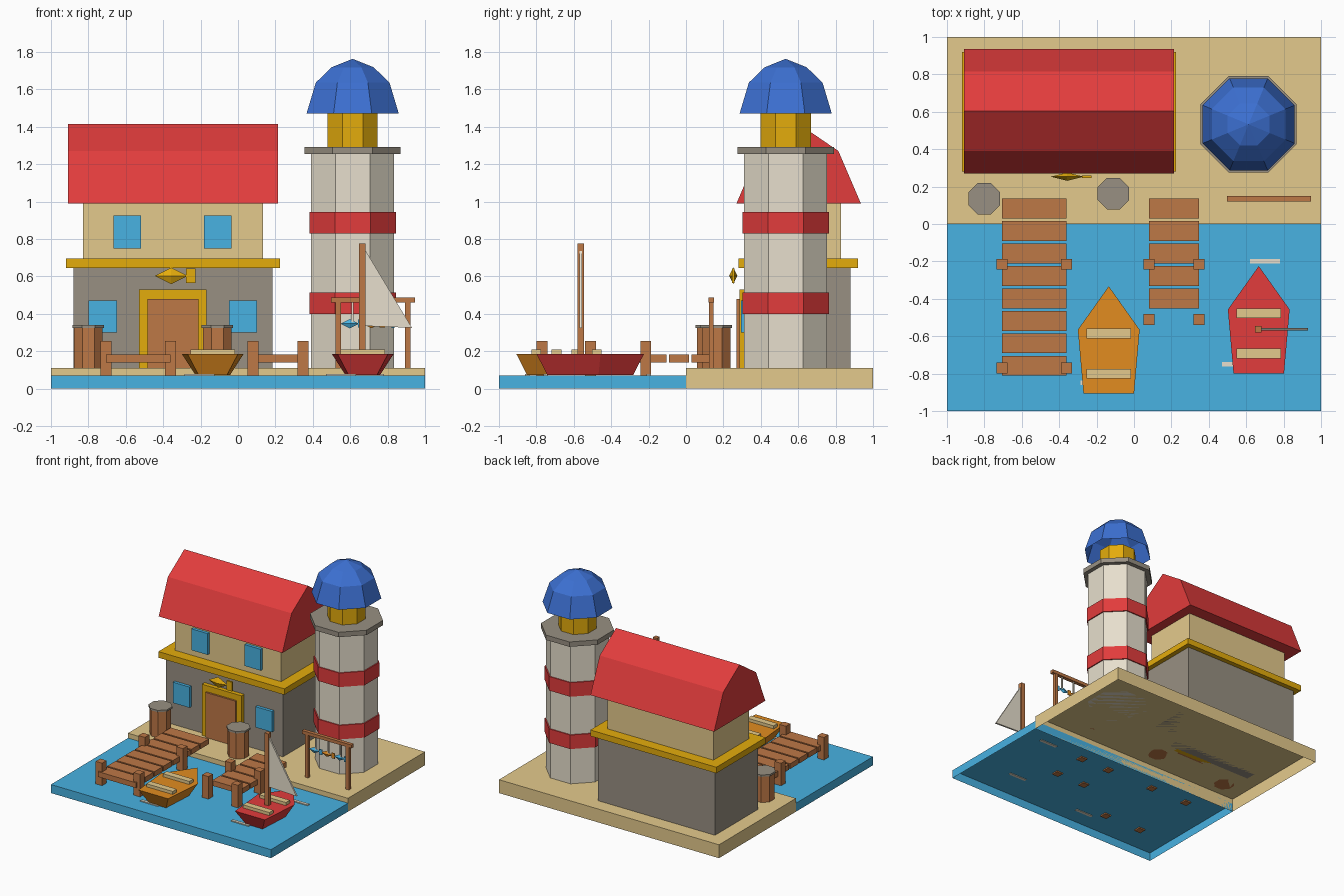
import bpy
import bmesh
from math import sin, cos, pi

cube = bpy.data.objects.get("Cube")
if cube:
    bpy.data.objects.remove(cube, do_unlink=True)


def make_material(name, hex_code):
    def linear(c):
        return c / 12.92 if c <= 0.04045 else ((c + 0.055) / 1.055) ** 2.4
    rgb = [linear(b / 255) for b in bytes.fromhex(hex_code)]
    mat = bpy.data.materials.new(name)
    mat.use_nodes = True
    mat.diffuse_color = (*rgb, 1)
    mat.node_tree.nodes["Principled BSDF"].inputs["Base Color"].default_value = (*rgb, 1)
    return mat


WATER = make_material("water blue", "48b2e2")
SAND = make_material("sand", "e4ca8c")
GREY = make_material("stone grey", "989082")
CREAM = make_material("cream", "e8e0ce")
RED = make_material("red", "e23c3c")
BLUE = make_material("dome blue", "3c70d2")
GOLD = make_material("gold", "e4ac0c")
BROWN = make_material("wood brown", "be7846")
ORANGE = make_material("orange", "e28c20")


def loft(name, rings, mat, cap_start=True):
    """Skin a list of equal-length point rings; a single point closes to a tip."""
    bm = bmesh.new()
    loops = [[bm.verts.new(p) for p in ring] for ring in rings]
    for a, b in zip(loops, loops[1:]):
        n = max(len(a), len(b))
        for i in range(n):
            j = (i + 1) % n
            if len(a) == 1:
                bm.faces.new((a[0], b[j], b[i]))
            elif len(b) == 1:
                bm.faces.new((a[i], a[j], b[0]))
            else:
                bm.faces.new((a[i], a[j], b[j], b[i]))
    if cap_start and len(loops[0]) > 2:
        bm.faces.new(loops[0][::-1])
    if len(loops[-1]) > 2:
        bm.faces.new(loops[-1])
    bmesh.ops.recalc_face_normals(bm, faces=bm.faces)
    mesh = bpy.data.meshes.new(name)
    bm.to_mesh(mesh)
    bm.free()
    mesh.materials.append(mat)
    obj = bpy.data.objects.new(name, mesh)
    bpy.context.collection.objects.link(obj)
    return obj


def box(name, x, y, z, mat, bottom=True):
    """Box from (min, max) pairs, optionally open underneath."""
    def ring(h):
        return [(x[0], y[0], h), (x[1], y[0], h), (x[1], y[1], h), (x[0], y[1], h)]
    return loft(name, [ring(z[0]), ring(z[1])], mat, bottom)


def around(c, half):
    return (c - half, c + half)


def octagon(cx, cy, z, apothem):
    r = apothem / cos(pi / 8)
    return [(cx + r * cos(pi / 8 + k * pi / 4), cy + r * sin(pi / 8 + k * pi / 4), z)
            for k in range(8)]


def drum(name, cx, cy, z0, z1, apothem, mat):
    return loft(name, [octagon(cx, cy, z, apothem) for z in (z0, z1)], mat)


def fish(name, cx, cy, cz, size, mat):
    """Diamond body pointing to -x with a flat tail."""
    lx, ly, lz = 0.088 * size, 0.022 * size, 0.044 * size
    belt = [(cx, cy - ly, cz), (cx, cy, cz + lz), (cx, cy + ly, cz), (cx, cy, cz - lz)]
    loft(name + "_body", [[(cx - lx, cy, cz)], belt, [(cx + lx, cy, cz)]], mat)
    box(name + "_tail", (cx + lx * 0.9, cx + lx + 0.042 * size),
        around(cy, 0.007 * size), around(cz, 0.038 * size), mat)


# Ground, open underneath
box("water", (-1, 1), (-1, 0), (0, 0.07), WATER, bottom=False)
box("land", (-1, 1), (0, 1), (0, 0.11), SAND, bottom=False)

# House
box("lower_storey", (-0.88, 0.185), (0.32, 0.88), (0.11, 0.65), GREY)
box("storey_ledge", (-0.92, 0.225), (0.28, 0.92), (0.645, 0.695), GOLD)
box("upper_storey", (-0.83, 0.133), (0.37, 0.83), (0.695, 1.0), SAND)
gable = [(0.27, 0.99), (0.39, 1.27), (0.603, 1.415), (0.815, 1.27), (0.935, 0.99)]
loft("roof", [[(x, y, z) for y, z in gable] for x in (-0.91, 0.214)], RED)
for x in (-0.592, -0.108):
    box("upper_window", around(x, 0.073), (0.345, 0.38), (0.75, 0.925), WATER)
for x in (-0.723, 0.027):
    box("lower_window", around(x, 0.075), (0.295, 0.33), (0.30, 0.47), WATER)
box("door_frame", around(-0.348, 0.18), (0.285, 0.33), (0.11, 0.53), GOLD)
box("door", around(-0.348, 0.137), (0.27, 0.30), (0.11, 0.48), BROWN)
fish("fish_sign", -0.357, 0.253, 0.603, 1, GOLD)

# Lighthouse
tx, ty = 0.613, 0.533
drum("tower", tx, ty, 0.11, 1.26, 0.222, CREAM)
for z in (0.4, 0.83):
    drum("tower_stripe", tx, ty, z, z + 0.115, 0.231, RED)
drum("gallery", tx, ty, 1.253, 1.293, 0.257, GREY)
drum("lantern", tx, ty, 1.29, 1.48, 0.134, GOLD)
dome = [(1.472, 0.246), (1.636, 0.197), (1.718, 0.112)]
loft("dome", [octagon(tx, ty, z, r) for z, r in dome] + [[(tx, ty, 1.763)]],
     BLUE, cap_start=False)

# Barrels
for x, y in ((-0.8, 0.135), (-0.11, 0.162)):
    drum("barrel", x, y, 0.11, 0.327, 0.076, BROWN)
    drum("barrel_lid", x, y, 0.325, 0.34, 0.084, GREY)

# Docks
for x0, x1, planks, post_rows in ((-0.705, -0.36, 8, (-0.215, -0.77)),
                                  (0.08, 0.347, 5, (-0.215, -0.51))):
    for i in range(planks):
        box("dock_plank", (x0, x1), around(0.082 - 0.12 * i, 0.053), (0.14, 0.183), BROWN)
    for y in post_rows:
        for x in (x0, x1):
            box("dock_post", around(x, 0.029), around(y, 0.029), (0.06, 0.255), BROWN)

# Boats
outline = [(-0.135, -0.287), (0.135, -0.287), (0.165, 0.055), (0, 0.287), (-0.165, 0.055)]
for name, cx, cy, mat in (("orange_boat", -0.135, -0.62, ORANGE),
                          ("red_boat", 0.667, -0.512, RED)):
    hull = [[(cx + x * sx, cy + y * sy, z) for x, y in outline]
            for sx, sy, z in ((0.56, 0.8, 0.072), (1, 1, 0.185))]
    loft(name + "_hull", hull, mat)
    for y in (0.035, -0.18):
        box(name + "_seat", around(cx, 0.12), around(cy + y, 0.026), (0.18, 0.21), SAND)

# Mast and sail
box("mast", around(0.665, 0.018), around(-0.563, 0.018), (0.185, 0.775), BROWN)
sail = [(0.675, 0.75), (0.675, 0.335), (0.93, 0.325)]
loft("sail", [[(x, y, z) for x, z in sail] for y in around(-0.563, 0.007)], CREAM)

# Ripples
for x, y in ((0.7, -0.2), (0.55, -0.75), (-0.205, -0.85)):
    box("ripple", around(x, 0.08), around(y, 0.012), (0.065, 0.078), CREAM)

# Fish drying rack
for x in (0.537, 0.907):
    box("rack_post", around(x, 0.015), around(0.135, 0.013), (0.11, 0.48), BROWN)
box("rack_rail", (0.497, 0.947), around(0.135, 0.015), (0.46, 0.487), BROWN)
for x, mat in ((0.612, WATER), (0.727, ORANGE), (0.842, WATER)):
    box("fish_string", around(x, 0.005), around(0.135, 0.005), (0.35, 0.462), CREAM)
    fish("hung_fish", x - 0.014, 0.135, 0.347, 0.56, mat)
